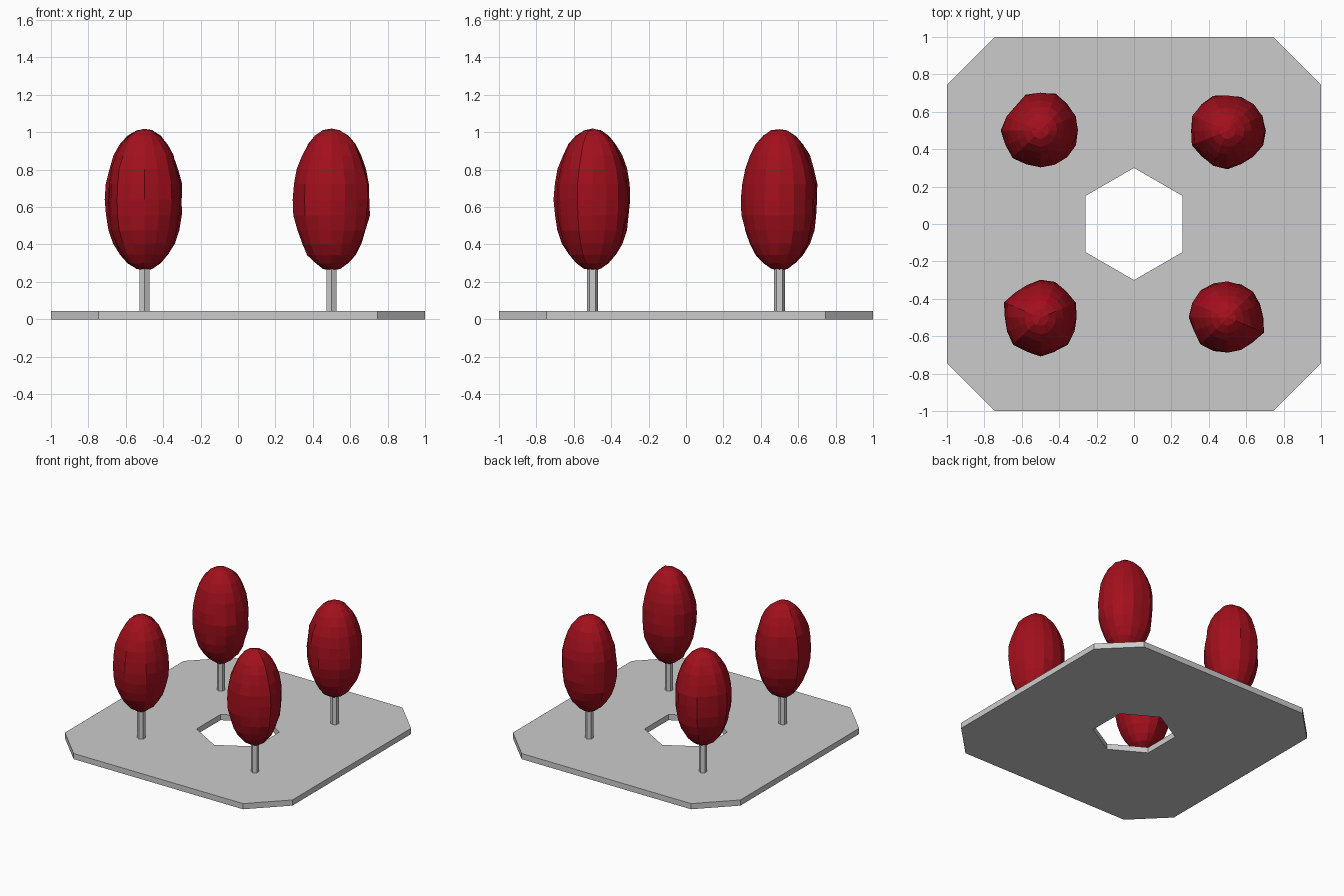
import bpy, bmesh, math, random

if "Cube" in bpy.data.objects:
    bpy.data.objects.remove(bpy.data.objects["Cube"])

PLATE = 0.045


def new_object(name, bm, mat=None):
    bmesh.ops.recalc_face_normals(bm, faces=bm.faces)
    mesh = bpy.data.meshes.new(name)
    bm.to_mesh(mesh)
    bm.free()
    ob = bpy.data.objects.new(name, mesh)
    bpy.context.collection.objects.link(ob)
    if mat:
        mesh.materials.append(mat)
    return ob


red = bpy.data.materials.new("foliage_red")
red.diffuse_color = (0.36, 0.005, 0.012, 1)
red.use_nodes = True
red.node_tree.nodes["Principled BSDF"].inputs["Base Color"].default_value = red.diffuse_color

# Base plate: square with chamfered corners
a, b = 1.0, 0.745
outline = [(b, -a), (a, -b), (a, b), (b, a), (-b, a), (-a, b), (-a, -b), (-b, -a)]
# Hexagonal opening, points towards front and back
opening = [(0.3 * math.sin(i * math.pi / 3), 0.3 * math.cos(i * math.pi / 3)) for i in range(6)]
bm = bmesh.new()
edges = []
for loop in (outline, opening):
    vs = [bm.verts.new((x, y, 0)) for x, y in loop]
    edges += [bm.edges.new((vs[i], vs[i - 1])) for i in range(len(vs))]
bmesh.ops.triangle_fill(bm, edges=edges, use_beauty=True)
bmesh.ops.dissolve_degenerate(bm, edges=bm.edges, dist=1e-5)
ext = bmesh.ops.extrude_face_region(bm, geom=bm.faces[:], use_keep_orig=True)
for g in ext["geom"]:
    if isinstance(g, bmesh.types.BMVert):
        g.co.z = PLATE
new_object("base_plate", bm)


def trunk(name, x, y):
    bpy.ops.mesh.primitive_cylinder_add(vertices=6, radius=0.03, depth=0.3,
                                        location=(x, y, PLATE + 0.15))
    bpy.context.object.name = name


def foliage(name, x, y, seed, tip):
    # Tall faceted crown with uneven vertical ridges
    rng = random.Random(seed)
    bm = bmesh.new()
    bmesh.ops.create_uvsphere(bm, u_segments=16, v_segments=14, radius=1)
    ridge = [1 + rng.uniform(-0.06, 0.045) for _ in range(16)]
    for v in bm.verts:
        c = v.co
        lump = rng.uniform(-0.025, 0.025)
        if abs(c.z) < 0.999:
            seg = round(math.atan2(c.y, c.x) / (math.tau / 16)) % 16
            r = 0.201 * (ridge[seg] + lump)
        else:
            r = 0.2
        v.co = (x + c.x * r, y + c.y * r, 0.64 + c.z * 0.378 * (1 + lump * 0.3))
        # Drooping lower tip
        if tip and c.z < -0.95:
            v.co.x += 0.035
            v.co.z -= 0.035
    new_object(name, bm, red)


for i, (sx, sy) in enumerate([(-1, -1), (1, -1), (-1, 1), (1, 1)]):
    x, y = 0.5 * sx, 0.5 * sy
    side = ("front" if sy < 0 else "back") + ("_left" if sx < 0 else "_right")
    trunk(side + "_trunk", x, y)
    foliage(side + "_foliage", x, y, i + 3, side == "back_right")
